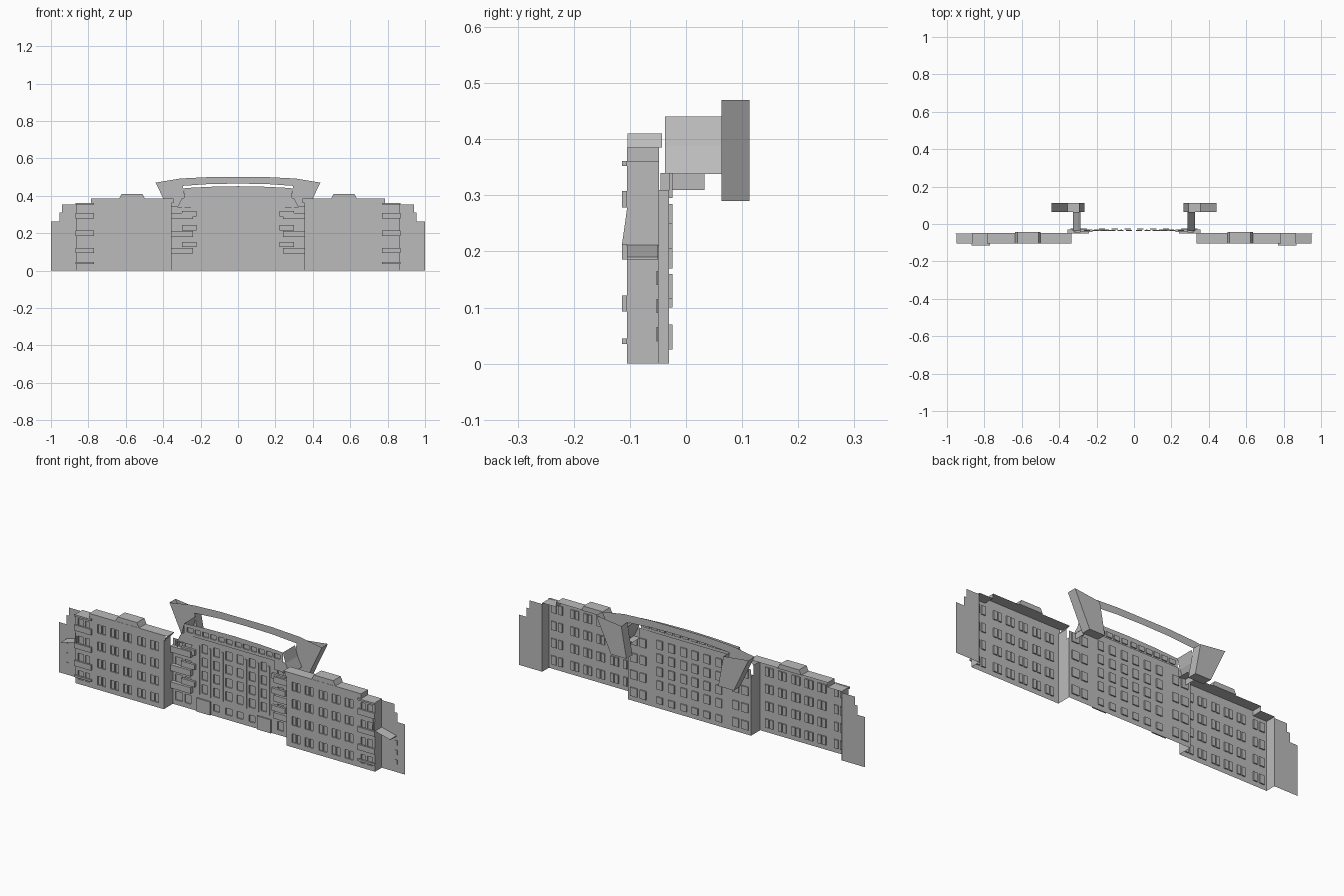
import bpy, bmesh

if "Cube" in bpy.data.objects:
    bpy.data.objects.remove(bpy.data.objects["Cube"])

mat = bpy.data.materials.new("plain grey")
mat.diffuse_color = (0.5, 0.5, 0.5, 1)
mat.use_nodes = True
mat.node_tree.nodes["Principled BSDF"].inputs["Base Color"].default_value = mat.diffuse_color


def finish(name, bm):
    """Turn a right-hand half into an object mirrored across x = 0."""
    me = bpy.data.meshes.new(name)
    bm.to_mesh(me)
    bm.free()
    me.materials.append(mat)
    ob = bpy.data.objects.new(name, me)
    bpy.context.collection.objects.link(ob)
    mod = ob.modifiers.new("mirror", 'MIRROR')
    mod.merge_threshold = 0.0001
    return ob


def facade(name, x, z, y, cols=(), rows=(), depth=0.006):
    """Upright sheet facing -y with recessed windows at cols x rows."""
    xs = sorted({*x, *[v for c in cols for v in c]})
    zs = sorted({*z, *[v for r in rows for v in r]})
    bm = bmesh.new()
    grid = [[bm.verts.new((a, y, b)) for a in xs] for b in zs]
    holes = []
    for j in range(len(zs) - 1):
        for i in range(len(xs) - 1):
            f = bm.faces.new((grid[j][i], grid[j][i + 1],
                              grid[j + 1][i + 1], grid[j + 1][i]))
            if (xs[i], xs[i + 1]) in cols and (zs[j], zs[j + 1]) in rows:
                holes.append(f)
    if holes:
        res = bmesh.ops.extrude_discrete_faces(bm, faces=holes)
        for f in res['faces']:
            for v in f.verts:
                v.co.y += depth
    return finish(name, bm)


def boxes(name, specs):
    """Several closed boxes: (x0, x1, y0, y1, z0, z1)."""
    bm = bmesh.new()
    for x0, x1, y0, y1, z0, z1 in specs:
        for v in bmesh.ops.create_cube(bm, size=1)['verts']:
            v.co = ((x0, x1)[v.co.x > 0], (y0, y1)[v.co.y > 0], (z0, z1)[v.co.z > 0])
    return finish(name, bm)


def sheet(name, pts, y):
    """Flat xz polygon facing -y."""
    bm = bmesh.new()
    bm.faces.new([bm.verts.new((a, y, b)) for a, b in pts])
    bmesh.ops.triangulate(bm, faces=bm.faces[:])
    return finish(name, bm)


def strip(name, pts, y0, y1):
    """xz polyline swept from y0 to y1."""
    bm = bmesh.new()
    a = [bm.verts.new((p, y0, q)) for p, q in pts]
    b = [bm.verts.new((p, y1, q)) for p, q in pts]
    for i in range(len(pts) - 1):
        bm.faces.new((a[i], b[i], b[i + 1], a[i + 1]))
    return finish(name, bm)


# floors shared by all facades
floors = [(0.025 + 0.09 * k, 0.07 + 0.09 * k) for k in range(4)]

# wings: front sheet with paired windows, roofline, inner and outer walls
wing_cols = []
for c in (0.41, 0.485, 0.565, 0.64, 0.715):
    wing_cols += [(c - 0.024, c - 0.004), (c + 0.002, c + 0.022)]
wing_cols += [(0.785, 0.808), (0.82, 0.85)]
facade("wing_front", (0.355, 0.865), (0, 0.36), -0.105, wing_cols, floors)
facade("wing_parapet", (0.345, 0.785), (0.36, 0.385), -0.105)
strip("wing_shell", [(0.865, 0), (0.865, 0.36), (0.785, 0.36), (0.785, 0.385),
                     (0.335, 0.385), (0.355, 0.36), (0.355, 0)], -0.105, -0.048)

# stair heads on the wing roofs
bm = bmesh.new()
for v in bmesh.ops.create_cube(bm, size=1)['verts']:
    half = 0.056 if v.co.z > 0 else 0.068
    v.co = (0.567 + (half if v.co.x > 0 else -half),
            -0.043 if v.co.y > 0 else -0.104, 0.41 if v.co.z > 0 else 0.385)
finish("roof_box", bm)

# outer corner balconies, one with a sloping screen
boxes("outer_balcony", [(0.77, 0.868, -0.114, -0.105, a, b) for a, b in
                        ((0.035, 0.045), (0.093, 0.122), (0.186, 0.213),
                         (0.278, 0.308), (0.352, 0.361))])
bm = bmesh.new()
for x in (0.855, 0.865):
    bm.faces.new([bm.verts.new((x, y, z)) for y, z in
                  ((-0.105, 0.213), (-0.114, 0.213), (-0.105, 0.277))])
finish("balcony_screen", bm)

# stepped end panels and their sloping canopies
sheet("end_panel", [(0.865, 0), (1, 0), (1, 0.262), (0.955, 0.262), (0.955, 0.31),
                    (0.94, 0.31), (0.94, 0.353), (0.865, 0.353)], -0.05)
strip("end_canopy", [(0.865, 0.212), (0.95, 0.19), (0.95, 0.186)], -0.105, -0.05)
boxes("end_window", [(0.943, 0.955, -0.053, -0.05, 0.04 + k * 0.05, 0.065 + k * 0.05)
                     for k in range(3)])

# central block
mid_cols = [(0.015, 0.05), (0.085, 0.12), (0.155, 0.187)]
mid_rows = [(0.1 + 0.07 * k, 0.145 + 0.07 * k) for k in range(4)]
facade("centre_front", (0, 0.235), (0, 0.39), -0.03, mid_cols, [(0.025, 0.06)] + mid_rows)
facade("corner_front", (0.235, 0.355), (0, 0.345), -0.03,
       [(0.25, 0.285), (0.3, 0.34)], floors)
strip("corner_side", [(0.355, 0), (0.355, 0.31)], -0.05, -0.03)
facade("centre_shoulder", (0.235, 0.29), (0.345, 0.39), -0.03)
boxes("pilaster", [(x - 0.004, x + 0.004, -0.034, -0.03, 0.09, 0.345)
                   for x in (0.068, 0.138, 0.202)])
boxes("entrance", [(0.135, 0.215, -0.037, -0.03, 0, 0.07)])

# inner corner balconies, long parapets alternating with short slabs
boxes("inner_balcony",
      [(0.24, 0.355, -0.05, -0.03, z, z + 0.032) for z in (0.09, 0.18, 0.277)] +
      [(0.222, 0.3, -0.042, -0.03, z, z + 0.028) for z in (0.125, 0.215, 0.29)])

# top storey: window band, curved cap and leaning sides
facade("top_storey_front", (0, 0.285), (0.385, 0.435), -0.037,
       [(0.01 + 0.045 * k, 0.043 + 0.045 * k) for k in range(6)], [(0.4, 0.424)])
sheet("top_storey_cap", [(0, 0.435), (0.285, 0.435), (0.285, 0.441),
                         (0.15, 0.448), (0, 0.451)], -0.037)
strip("top_storey_side", [(0.325, 0.338), (0.3, 0.388), (0.285, 0.441)], -0.037, 0.063)
strip("top_storey_base", [(0.322, 0.31), (0.322, 0.34), (0.285, 0.34)], -0.045, 0.033)
sheet("top_storey_end", [(0.235, 0.338), (0.325, 0.338), (0.3, 0.388), (0.235, 0.388)], -0.036)

# roof arch: flat band with deep, leaning legs
sheet("arch_band", [(0, 0.465), (0.15, 0.463), (0.295, 0.453), (0.265, 0.29),
                    (0.355, 0.29), (0.44, 0.47), (0.31, 0.492), (0.15, 0.5), (0, 0.5)], 0.063)
strip("arch_leg_sides", [(0.295, 0.453), (0.265, 0.29), (0.355, 0.29), (0.44, 0.47)],
      0.063, 0.113)
sheet("arch_leg_back", [(0.295, 0.453), (0.265, 0.29), (0.355, 0.29), (0.44, 0.47)], 0.113)
